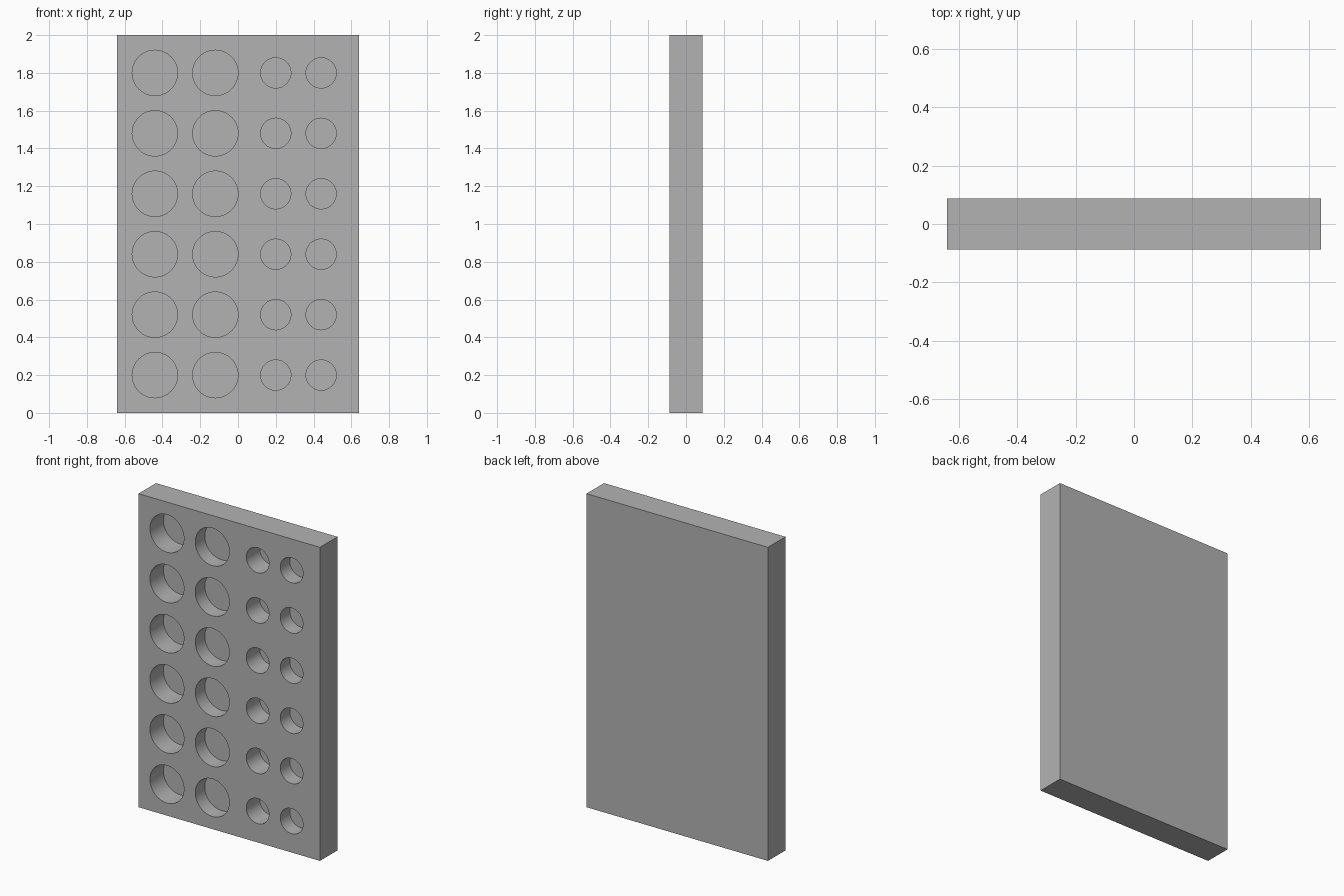
import bpy
import math

cube = bpy.data.objects.get("Cube")
if cube:
    bpy.data.objects.remove(cube, do_unlink=True)

WIDTH, THICK, HEIGHT = 1.28, 0.176, 2.0
FRONT = -THICK / 2
ROWS, FIRST_ROW, ROW_STEP = 6, 0.2, 0.32
# Pocket columns: x position, radius, depth
COLUMNS = [(-0.44, 0.12, 0.136), (-0.12, 0.12, 0.096),
           (0.20, 0.08, 0.136), (0.44, 0.08, 0.096)]

grey = bpy.data.materials.new("plain grey")
grey.use_nodes = True
colour = (0.45, 0.45, 0.45, 1)
grey.diffuse_color = colour
grey.node_tree.nodes["Principled BSDF"].inputs["Base Color"].default_value = colour

# Slab
bpy.ops.mesh.primitive_cube_add(size=1, location=(0, 0, HEIGHT / 2))
slab = bpy.context.object
slab.name = "pocketed_slab"
slab.scale = (WIDTH, THICK, HEIGHT)
bpy.ops.object.transform_apply(location=False, rotation=False, scale=True)
slab.data.materials.append(grey)

# Round cutters, opening at the front only
OVERSHOOT = 0.05
cutters = []
for x, radius, depth in COLUMNS:
    for row in range(ROWS):
        length = depth + OVERSHOOT
        bpy.ops.mesh.primitive_cylinder_add(
            vertices=64, radius=radius, depth=length,
            location=(x, FRONT + depth - length / 2, FIRST_ROW + row * ROW_STEP),
            rotation=(math.pi / 2, 0, 0))
        cutters.append(bpy.context.object)
bpy.ops.object.select_all(action='DESELECT')
for cutter in cutters:
    cutter.select_set(True)
bpy.context.view_layer.objects.active = cutters[0]
bpy.ops.object.join()
cutter = bpy.context.object
cutter.name = "pocket_cutter"
cutter.data.materials.append(grey)
cutter.hide_render = True

# Cut the pockets
bpy.ops.object.select_all(action='DESELECT')
slab.select_set(True)
bpy.context.view_layer.objects.active = slab
cut = slab.modifiers.new("pockets", 'BOOLEAN')
cut.operation = 'DIFFERENCE'
cut.solver = 'EXACT'
cut.object = cutter
bpy.ops.object.modifier_apply(modifier=cut.name)
bpy.data.objects.remove(cutter, do_unlink=True)
bpy.ops.object.shade_smooth_by_angle(angle=math.radians(30))
